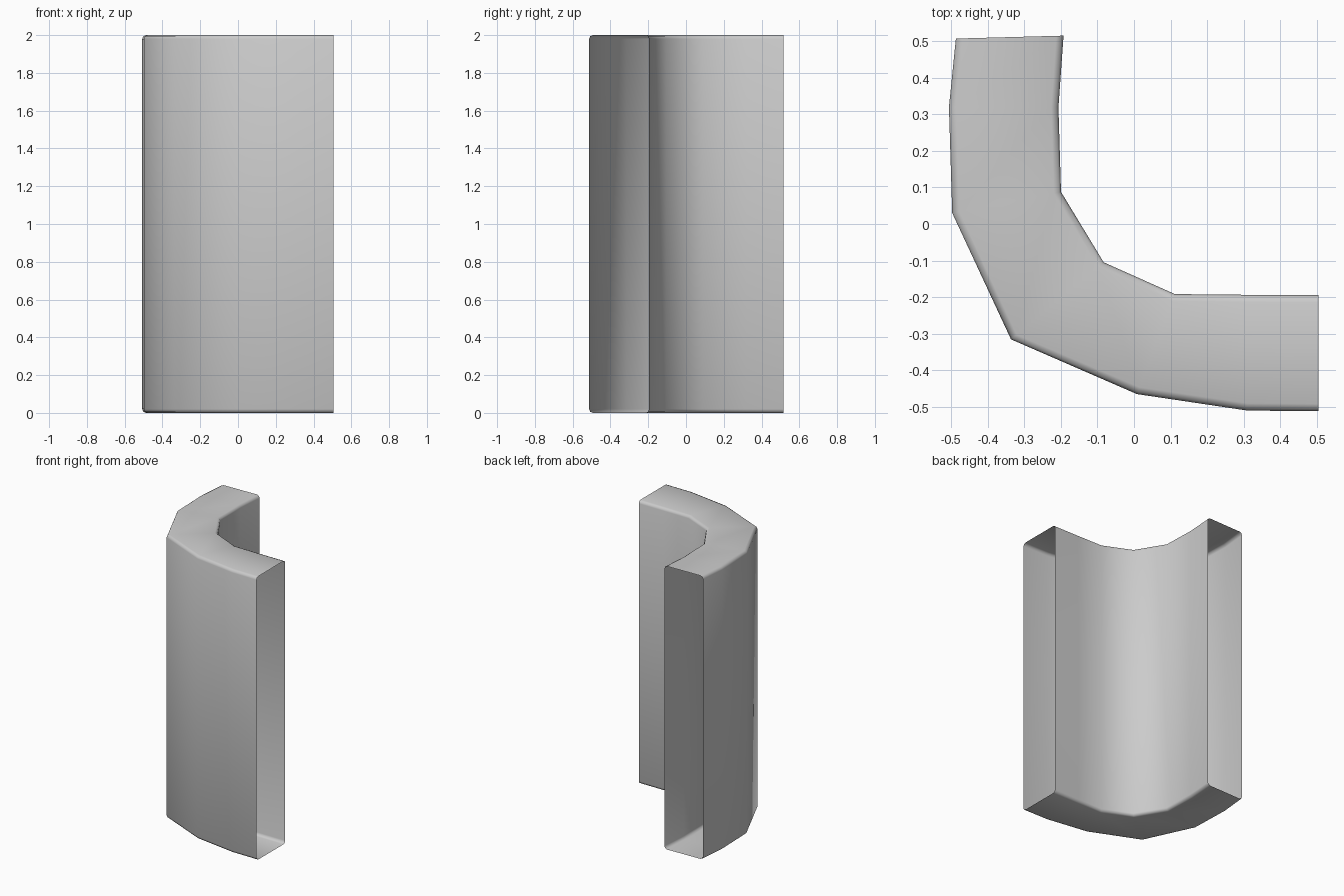
import bpy, bmesh, math
from mathutils import Vector

if "Cube" in bpy.data.objects:
    bpy.data.objects.remove(bpy.data.objects["Cube"])

HEIGHT = 2.0
BEVEL = 0.02
STEPS = 2

# Plan stations along the bend: (outer point, inner point)
STATIONS = [
    ((-0.488, 0.508), (-0.193, 0.516)),
    ((-0.507, 0.32), (-0.207, 0.32)),
    ((-0.498, 0.03), (-0.20, 0.088)),
    ((-0.337, -0.316), (-0.083, -0.105)),
    ((0.008, -0.466), (0.112, -0.192)),
    ((0.31, -0.511), (0.31, -0.194)),
    ((0.505, -0.513), (0.505, -0.195)),
]


def section(outer, inner):
    """Upright rounded rectangle spanning outer to inner point."""
    o, i = Vector(outer), Vector(inner)
    d = i - o
    width = d.length
    d.normalize()
    corners = [(BEVEL, BEVEL, 180), (width - BEVEL, BEVEL, 270),
               (width - BEVEL, HEIGHT - BEVEL, 0), (BEVEL, HEIGHT - BEVEL, 90)]
    pts = []
    for cx, cz, start in corners:
        for s in range(STEPS + 1):
            a = math.radians(start + 90 * s / STEPS)
            p = o + d * (cx + BEVEL * math.cos(a))
            pts.append((p.x, p.y, cz + BEVEL * math.sin(a)))
    return pts


# Hollow curved wall, open at both ends
bm = bmesh.new()
rings = [[bm.verts.new(p) for p in section(o, i)] for o, i in STATIONS]
for a, b in zip(rings, rings[1:]):
    n = len(a)
    for k in range(n):
        m = (k + 1) % n
        bm.faces.new((a[k], b[k], b[m], a[m]))
bm.normal_update()

# Make the top face point up
top = max(bm.faces, key=lambda f: f.calc_center_median().z)
if top.normal.z < 0:
    bmesh.ops.reverse_faces(bm, faces=bm.faces[:])

mesh = bpy.data.meshes.new("curved_wall_shell")
bm.to_mesh(mesh)
bm.free()
wall = bpy.data.objects.new("curved_wall_shell", mesh)
bpy.context.collection.objects.link(wall)
bpy.context.view_layer.objects.active = wall
wall.select_set(True)
bpy.ops.object.shade_smooth_by_angle(angle=math.radians(60))
